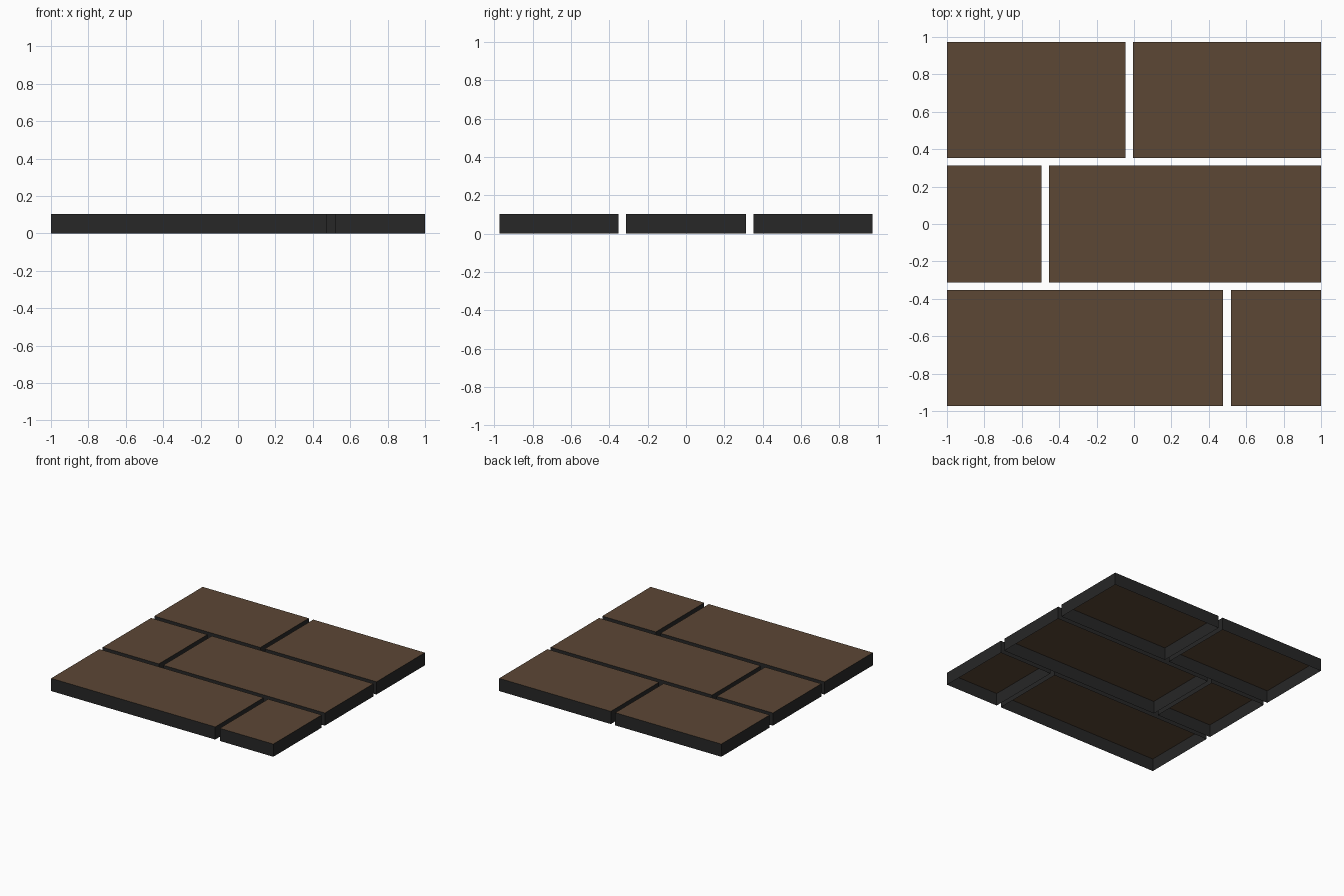
import bpy, bmesh

if "Cube" in bpy.data.objects:
    bpy.data.objects.remove(bpy.data.objects["Cube"])

def material(name, rgb):
    m = bpy.data.materials.new(name)
    m.diffuse_color = (*rgb, 1)
    m.use_nodes = True
    m.node_tree.nodes["Principled BSDF"].inputs["Base Color"].default_value = m.diffuse_color
    return m

brown = material("wood_brown", (0.107, 0.063, 0.036))
dark = material("dark_edge", (0.02, 0.02, 0.02))
HEIGHT = 0.103

def slab(name, x0, x1, y0, y1):
    """Thin shell: brown top, dark sides, open underneath."""
    bm = bmesh.new()
    bmesh.ops.create_cube(bm, size=1)
    for v in bm.verts:
        v.co = (x1 if v.co.x > 0 else x0,
                y1 if v.co.y > 0 else y0,
                HEIGHT if v.co.z > 0 else 0)
    bm.normal_update()
    bottom = [f for f in bm.faces if f.normal.z < -0.5]
    bmesh.ops.delete(bm, geom=bottom, context='FACES_ONLY')
    for f in bm.faces:
        f.material_index = 0 if f.normal.z > 0.5 else 1
    me = bpy.data.meshes.new(name)
    bm.to_mesh(me)
    bm.free()
    me.materials.append(brown)
    me.materials.append(dark)
    bpy.context.collection.objects.link(bpy.data.objects.new(name, me))

# Three rows, each split by one gap (row, y range, gap range)
rows = [("front", -0.974, -0.352, 0.477, 0.518),
        ("middle", -0.312, 0.312, -0.494, -0.454),
        ("back", 0.352, 0.974, -0.045, -0.005)]
for row, y0, y1, g0, g1 in rows:
    slab(row + "_left_slab", -1, g0, y0, y1)
    slab(row + "_right_slab", g1, 1, y0, y1)
